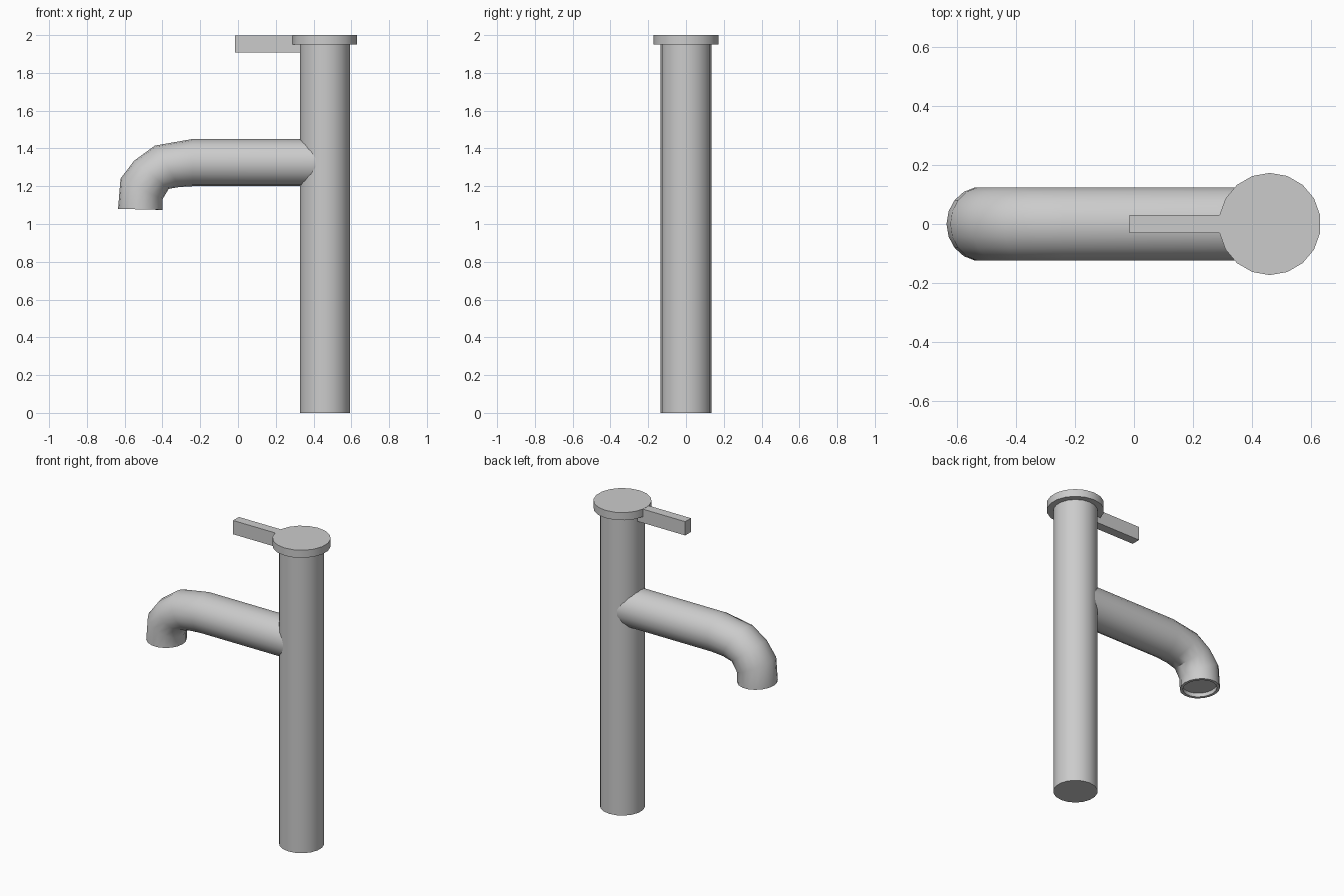
import bpy, bmesh, math
from mathutils import Vector

old = bpy.data.objects.get("Cube")
if old:
    bpy.data.objects.remove(old, do_unlink=True)

SIDES = 18
AXIS_X = 0.46

metal = bpy.data.materials.new("brushed grey metal")
metal.use_nodes = True
GREY = (0.6, 0.6, 0.6, 1)
metal.diffuse_color = GREY
metal.node_tree.nodes["Principled BSDF"].inputs["Base Color"].default_value = GREY


def finish(ob, name):
    ob.name = ob.data.name = name
    ob.data.materials.append(metal)
    bpy.ops.object.select_all(action="DESELECT")
    ob.select_set(True)
    bpy.context.view_layer.objects.active = ob
    bpy.ops.object.shade_smooth_by_angle(angle=math.radians(40))


def cylinder(name, radius, z0, z1):
    bpy.ops.mesh.primitive_cylinder_add(vertices=SIDES, radius=radius, depth=z1 - z0,
                                        location=(AXIS_X, 0, (z0 + z1) / 2))
    finish(bpy.context.object, name)


# Upright body and the round cap on top
cylinder("column", 0.134, 0, 1.95)
cylinder("cap", 0.173, 1.95, 2)

# Flat lever, ending inside the column
bpy.ops.mesh.primitive_cube_add(size=1, location=(0.1925, 0, 1.954))
lever = bpy.context.object
lever.scale = (0.415, 0.06, 0.09)
bpy.ops.object.transform_apply(location=False, rotation=False, scale=True)
finish(lever, "lever")

# Spout: each ring is given by its outer and inner point (x, z) and its half width
rings = [
    ((0.46, 1.45), (0.46, 1.2), 0.126),
    ((-0.24, 1.45), (-0.24, 1.2), 0.126),
    ((-0.44, 1.415), (-0.31, 1.196), 0.126),
    ((-0.55, 1.335), (-0.367, 1.186), 0.126),
    ((-0.622, 1.24), (-0.4, 1.13), 0.126),
    ((-0.635, 1.08), (-0.4, 1.075), 0.126),
    # recessed outlet
    ((-0.617, 1.08), (-0.418, 1.075), 0.107),
    ((-0.616, 1.105), (-0.417, 1.1), 0.107),
]
bm = bmesh.new()
loops = []
for outer, inner, half in rings:
    a, b = Vector((outer[0], 0, outer[1])), Vector((inner[0], 0, inner[1]))
    mid, arm = (a + b) / 2, (a - b) / 2
    steps = [math.tau * i / SIDES for i in range(SIDES)]
    loops.append([bm.verts.new(mid + arm * math.cos(t) + Vector((0, half * math.sin(t), 0)))
                  for t in steps])
for one, two in zip(loops, loops[1:]):
    for i in range(SIDES):
        j = (i + 1) % SIDES
        bm.faces.new((one[i], one[j], two[j], two[i]))
bm.faces.new(loops[0])
bm.faces.new(loops[-1])
bmesh.ops.recalc_face_normals(bm, faces=bm.faces)
mesh = bpy.data.meshes.new("spout")
bm.to_mesh(mesh)
bm.free()
spout = bpy.data.objects.new("spout", mesh)
bpy.context.collection.objects.link(spout)
finish(spout, "spout")
